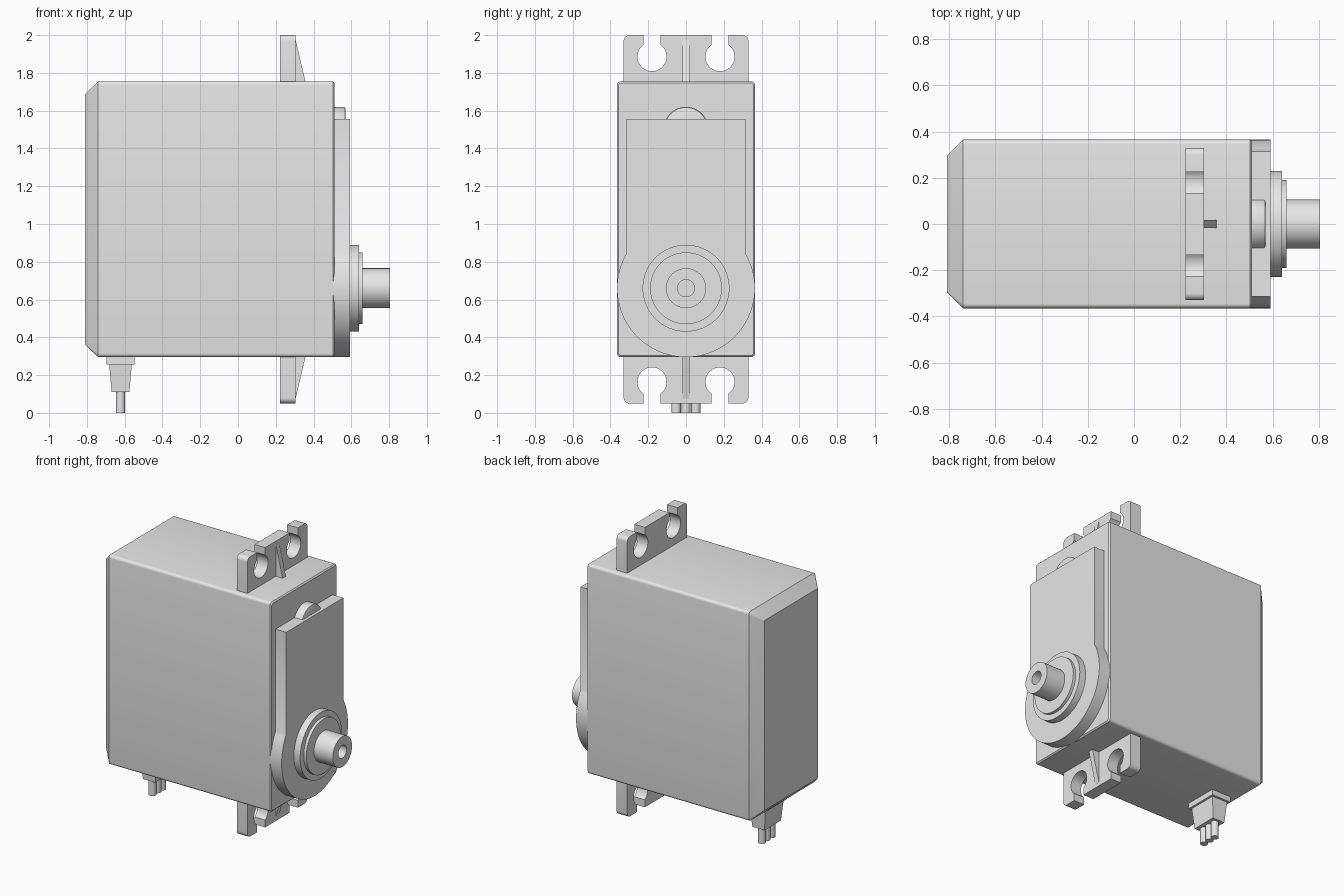
import bpy, bmesh, math

if "Cube" in bpy.data.objects:
    bpy.data.objects.remove(bpy.data.objects["Cube"])

grey = bpy.data.materials.new("light grey plastic")
grey.diffuse_color = (0.8, 0.8, 0.8, 1)
grey.use_nodes = True
grey.node_tree.nodes["Principled BSDF"].inputs["Base Color"].default_value = grey.diffuse_color

MID = 1.025     # height of the body centre
AXIS = 0.66     # height of the output shaft


def loft(name, rings, angle=30):
    """Join equal-length rings of 3D points into a capped solid."""
    bm = bmesh.new()
    vs = [[bm.verts.new(p) for p in ring] for ring in rings]
    n = len(vs[0])
    for a, b in zip(vs, vs[1:]):
        for i in range(n):
            j = (i + 1) % n
            bm.faces.new((a[i], a[j], b[j], b[i]))
    bm.faces.new(vs[0][::-1])
    bm.faces.new(vs[-1])
    bmesh.ops.recalc_face_normals(bm, faces=bm.faces)
    me = bpy.data.meshes.new(name)
    bm.to_mesh(me)
    bm.free()
    ob = bpy.data.objects.new(name, me)
    bpy.context.collection.objects.link(ob)
    me.materials.append(grey)
    bpy.ops.object.select_all(action='DESELECT')
    ob.select_set(True)
    bpy.context.view_layer.objects.active = ob
    bpy.ops.object.shade_smooth_by_angle(angle=math.radians(angle))
    return ob


def arc(cy, cz, r, a0, a1, n):
    """Points on an arc, angles in degrees from +y towards +z."""
    return [(cy + r * math.cos(math.radians(a0 + (a1 - a0) * i / n)),
             cz + r * math.sin(math.radians(a0 + (a1 - a0) * i / n))) for i in range(n + 1)]


def at_x(x, pts):
    return [(x, y, z) for y, z in pts]


def circle_x(x, r, cz, n=64):
    return at_x(x, arc(0, cz, r, 0, 360, n)[:-1])


def rounded_rect(hy, hz, r):
    pts = []
    for k, (sy, sz) in enumerate(((1, 1), (-1, 1), (-1, -1), (1, -1))):
        pts += arc(sy * (hy - r), MID + sz * (hz - r), r, 90 * k, 90 * k + 90, 5)
    return pts


# main case: chamfered back, softly rounded long and front edges
HY, HZ = 0.365, 0.73
loft("case", [at_x(-0.81, rounded_rect(HY - 0.07, HZ - 0.068, 0.004)),
              at_x(-0.74, rounded_rect(HY, HZ, 0.02)),
              at_x(0.502, rounded_rect(HY, HZ, 0.02)),
              at_x(0.51, rounded_rect(HY - 0.008, HZ - 0.008, 0.014))])

# raised gear cover: round bottom around the shaft, straight sides above
a = math.degrees(math.acos(0.315 / 0.365))
cover = arc(0, AXIS, 0.365, 180 - a, 360 + a, 64) + [(0.315, 1.555), (-0.315, 1.555)]
loft("gear_cover", [at_x(0.50, cover), at_x(0.592, cover)])

# small round bump behind the cover's top edge
loft("cover_bump", [circle_x(0.50, 0.117, 1.503), circle_x(0.56, 0.117, 1.503),
                    circle_x(0.567, 0.114, 1.503), circle_x(0.57, 0.107, 1.503)])

# stepped collar and output shaft with a blind screw hole
steps = [(0.58, 0.23), (0.64, 0.23), (0.64, 0.19), (0.66, 0.19),
         (0.66, 0.106), (0.805, 0.106), (0.805, 0.045), (0.68, 0.045)]
loft("output_shaft", [circle_x(x, r, AXIS) for x, r in steps])

# mounting tabs with open keyholes, plus a tapered rib, above and below
o = math.degrees(math.asin(0.045 / 0.077))
half = arc(0.30, 1.97, 0.03, 0, 90, 6) + [(0.225, 2.0)] \
    + arc(0.18, 1.886, 0.077, 90 - o, -270 + o, 32) + [(0.135, 2.0)]
tab = [(0.33, 1.74)] + half + [(-y, z) for y, z in reversed(half)] + [(-0.33, 1.74)]
rib = [(0.29, 1.74), (0.36, 1.74), (0.305, 1.975), (0.29, 1.975)]
for side, flip in (("top", False), ("bottom", True)):
    f = (lambda z: 2 * MID - z) if flip else (lambda z: z)
    pts = [(y, f(z)) for y, z in tab]
    loft(side + "_mounting_tab", [at_x(0.222, pts), at_x(0.304, pts)])
    loft(side + "_tab_rib", [[(x, y, f(z)) for x, z in rib] for y in (-0.018, 0.018)])


# cable grommet: flange and tapered sleeve
def rect_z(hx, hy, z):
    return [(-0.622 + sx * hx, sy * hy, z) for sx, sy in ((1, 1), (-1, 1), (-1, -1), (1, -1))]


loft("grommet_flange", [rect_z(0.075, 0.118, 0.31), rect_z(0.075, 0.118, 0.257)])
loft("grommet_sleeve", [rect_z(0.06, 0.103, 0.26), rect_z(0.047, 0.09, 0.11)], 5)

# three wires
for i, y in enumerate((-0.052, 0, 0.052)):
    ring = arc(-0.622, y, 0.025, 0, 360, 24)[:-1]
    loft("wire_%d" % (i + 1), [[(px, py, z) for px, py in ring] for z in (0, 0.12)])
